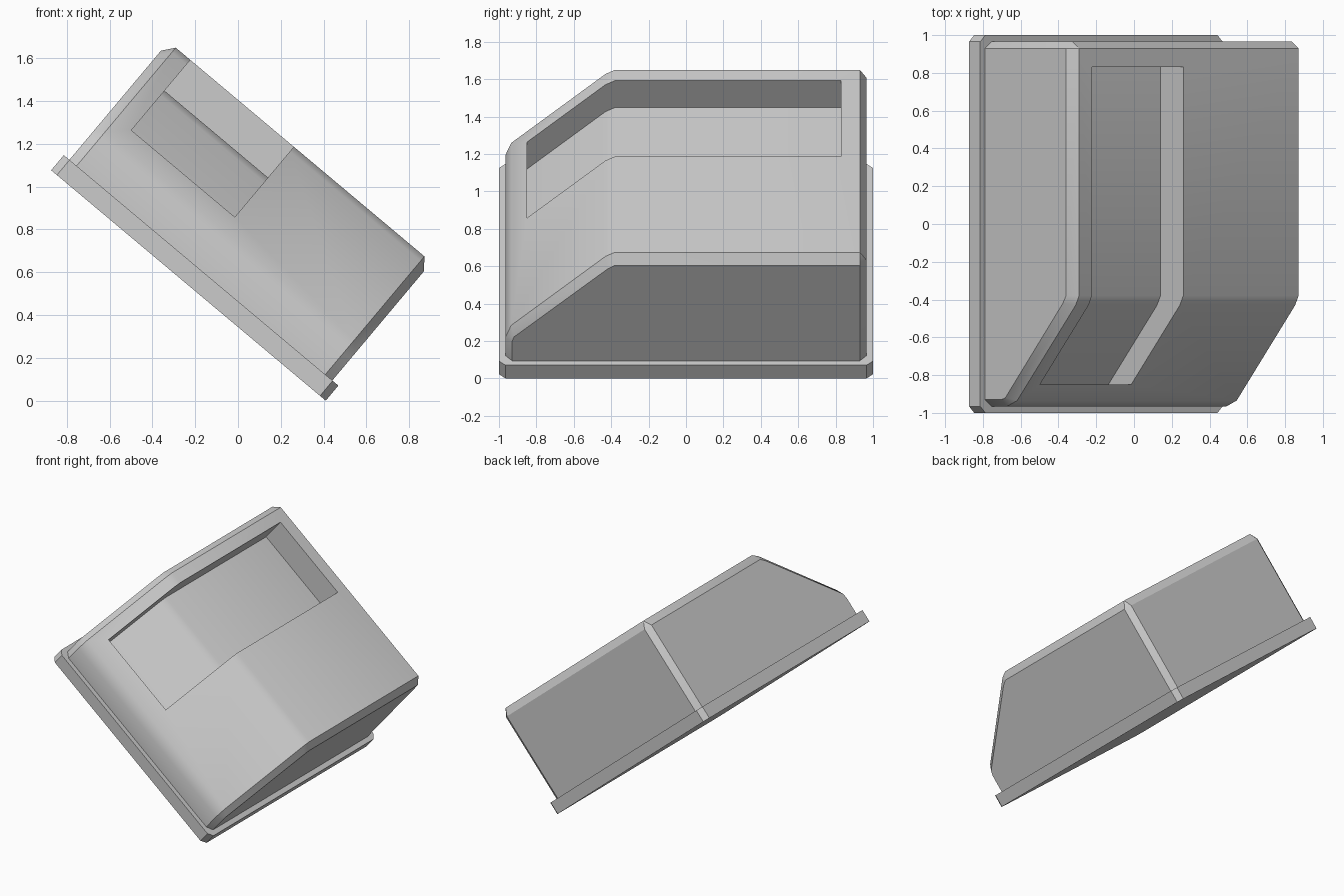
import bpy, bmesh, math

cube = bpy.data.objects.get("Cube")
if cube:
    bpy.data.objects.remove(cube, do_unlink=True)

grey = bpy.data.materials.new("light grey")
grey.use_nodes = True
colour = (0.6, 0.6, 0.6, 1)
grey.diffuse_color = colour
grey.node_tree.nodes["Principled BSDF"].inputs["Base Color"].default_value = colour


def loft(name, rings):
    """Join matching rings of points into a closed solid, tilted into place."""
    bm = bmesh.new()
    loops = [[bm.verts.new(p) for p in ring] for ring in rings]
    for a, b in zip(loops, loops[1:]):
        for i in range(len(a)):
            j = (i + 1) % len(a)
            bm.faces.new((a[i], a[j], b[j], b[i]))
    bm.faces.new(loops[0])
    bm.faces.new(loops[-1])
    bmesh.ops.remove_doubles(bm, verts=bm.verts, dist=0.0005)
    bmesh.ops.recalc_face_normals(bm, faces=bm.faces)
    mesh = bpy.data.meshes.new(name)
    bm.to_mesh(mesh)
    bm.free()
    mesh.materials.append(grey)
    obj = bpy.data.objects.new(name, mesh)
    bpy.context.collection.objects.link(obj)
    obj.rotation_euler = (0, math.radians(40), 0)
    obj.location = (0.41, 0, 0)
    return obj


def section(x, profile):
    return [(x, y, z) for y, z in profile]


# Base plate with clipped corners
LENGTH, THICK, CLIP = 1.675, 0.092, 0.035
outline = [(0, CLIP - 1), (0, 1 - CLIP), (-CLIP, 1), (CLIP - LENGTH, 1),
           (-LENGTH, 1 - CLIP), (-LENGTH, CLIP - 1), (CLIP - LENGTH, -1), (-CLIP, -1)]
loft("base_plate", [[(x, y, z) for x, y in outline] for z in (0, THICK)])

# Housing with sloped front and chamfered ends
full = [(-0.965, 0.09), (-0.965, 0.22), (-0.935, 0.303), (-0.43, 0.785),
        (-0.38, 0.813), (0.93, 0.813), (0.965, 0.758), (0.965, 0.09)]
small = [(-0.93, 0.09), (-0.93, 0.225), (-0.92, 0.258), (-0.42, 0.732),
         (-0.38, 0.758), (0.93, 0.758), (0.93, 0.758), (0.93, 0.09)]
housing = loft("housing", [section(-1.641, small), section(-1.597, full),
                           section(-0.08, full), section(-0.037, small)])

# Recess following the housing face at a constant depth
DEPTH = 0.188
floor = [(-0.85, 0.384), (-0.43, 0.785), (-0.38, 0.813), (0.83, 0.813)]
recess = [(y, z - DEPTH) for y, z in floor] + [(0.83, 1.1), (-0.85, 1.1)]
cutter = loft("recess_cutter", [section(x, recess) for x in (-1.508, -0.877)])
cutter.hide_render = True

cut = housing.modifiers.new("recess", 'BOOLEAN')
cut.operation = 'DIFFERENCE'
cut.solver = 'EXACT'
cut.object = cutter
bpy.ops.object.select_all(action='DESELECT')
bpy.context.view_layer.objects.active = housing
housing.select_set(True)
bpy.ops.object.modifier_apply(modifier=cut.name)
bpy.data.objects.remove(cutter, do_unlink=True)
bpy.ops.object.shade_smooth_by_angle(angle=math.radians(30))
